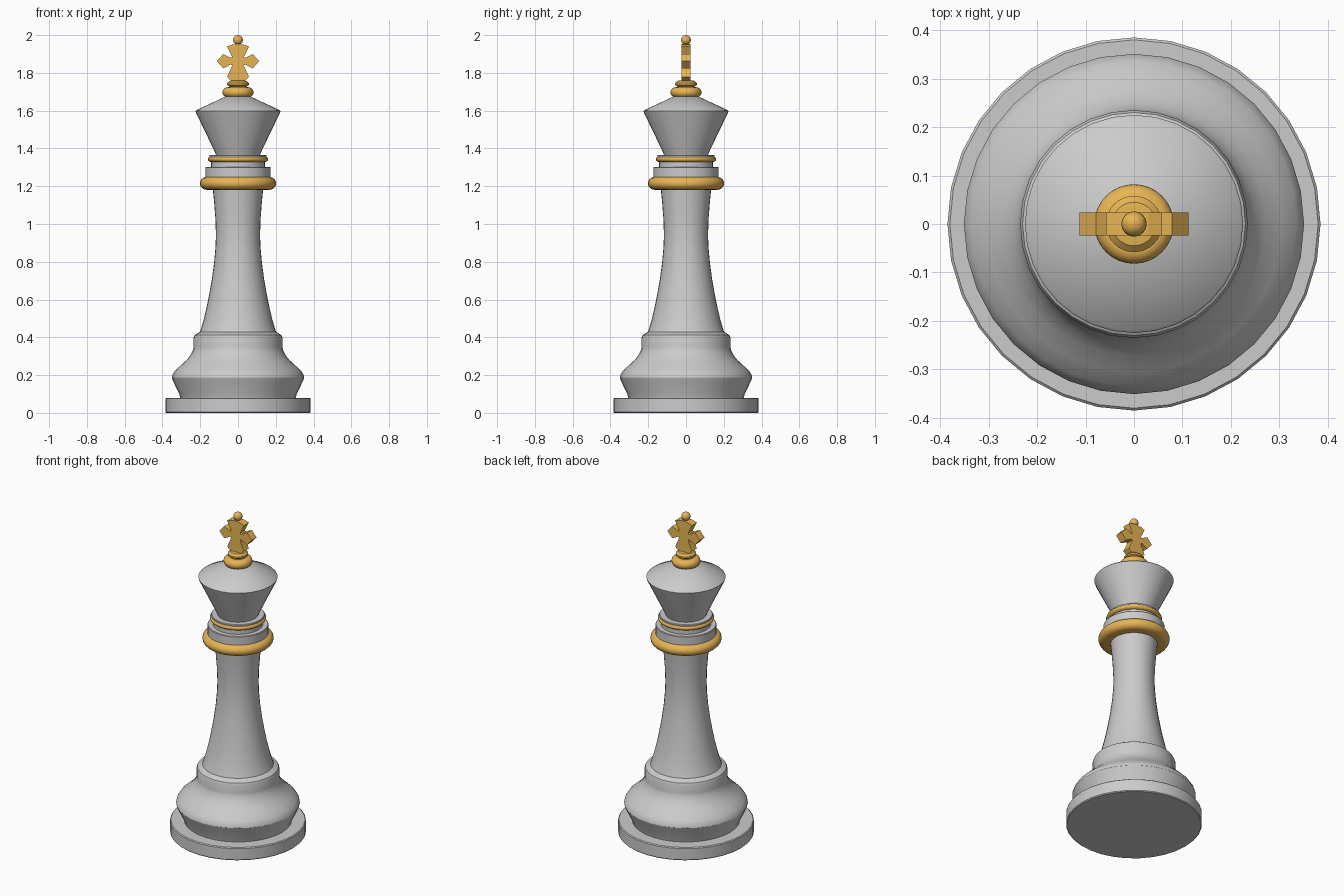
import bpy, bmesh, math

if "Cube" in bpy.data.objects:
    bpy.data.objects.remove(bpy.data.objects["Cube"])

SEG = 32
gold = bpy.data.materials.new("gold")
gold.diffuse_color = (0.80, 0.46, 0.09, 1)
gold.use_nodes = True
gold.node_tree.nodes["Principled BSDF"].inputs["Base Color"].default_value = gold.diffuse_color


def finish(name, bm, mat=None, smooth=True):
    bmesh.ops.recalc_face_normals(bm, faces=bm.faces)
    me = bpy.data.meshes.new(name)
    bm.to_mesh(me)
    bm.free()
    ob = bpy.data.objects.new(name, me)
    bpy.context.collection.objects.link(ob)
    if mat:
        me.materials.append(mat)
    if smooth:
        bpy.ops.object.select_all(action='DESELECT')
        ob.select_set(True)
        bpy.context.view_layer.objects.active = ob
        bpy.ops.object.shade_smooth_by_angle(angle=math.radians(32))
    return ob


def lathe(name, profile, mat=None):
    """Turn a (radius, z) profile around z and cap both ends."""
    bm = bmesh.new()
    rings = []
    for r, z in profile:
        rings.append([bm.verts.new((r * math.cos(2 * math.pi * i / SEG),
                                    r * math.sin(2 * math.pi * i / SEG), z))
                      for i in range(SEG)])
    for a, b in zip(rings, rings[1:]):
        for i in range(SEG):
            j = (i + 1) % SEG
            bm.faces.new((a[i], a[j], b[j], b[i]))
    bm.faces.new(rings[0])
    bm.faces.new(rings[-1])
    return finish(name, bm, mat)


def bead(name, z, r_in, r_out, half):
    """Ring with a half-round outer edge."""
    arc = [math.radians(-90 + 180 * i / 10) for i in range(11)]
    return lathe(name, [(r_in + (r_out - r_in) * math.cos(a), z + half * math.sin(a))
                        for a in arc], gold)


# Foot and swelling base
lathe("foot", [(0.380, 0), (0.385, 0.005), (0.385, 0.075), (0.380, 0.08)])
lathe("base", [(0.305, 0.075), (0.311, 0.10), (0.345, 0.17), (0.351, 0.187),
               (0.347, 0.203), (0.335, 0.222), (0.305, 0.250), (0.272, 0.280),
               (0.250, 0.308), (0.238, 0.335), (0.235, 0.350), (0.235, 0.400),
               (0.230, 0.412), (0.200, 0.430), (0.19, 0.432)])

# Slender waisted column
lathe("column", [(0.205, 0.42), (0.196, 0.445), (0.180, 0.50), (0.166, 0.56),
                 (0.152, 0.63), (0.138, 0.71), (0.126, 0.80), (0.119, 0.88),
                 (0.117, 0.94), (0.119, 1.02), (0.126, 1.11), (0.135, 1.20)])

# Collar with gold bands
bead("lower_band", 1.215, 0.165, 0.202, 0.034)
lathe("collar", [(0.16, 1.23), (0.173, 1.235), (0.173, 1.298), (0.170, 1.302),
                 (0.143, 1.302), (0.143, 1.335), (0.152, 1.345),
                 (0.152, 1.362), (0.149, 1.365)])
bead("upper_band", 1.343, 0.14, 0.160, 0.015)

# Flared head with conical lid
lathe("head", [(0.115, 1.36), (0.122, 1.38), (0.222, 1.588), (0.225, 1.597),
               (0.220, 1.603), (0.060, 1.678)])

# Finial mouldings
bead("finial_ring", 1.697, 0.055, 0.082, 0.027)
lathe("finial_neck", [(0.045, 1.71), (0.045, 1.728), (0.058, 1.736),
                      (0.058, 1.746), (0.045, 1.758), (0.03, 1.76)], gold)

# Flared cross, outline mirrored left to right and extruded
half = [(0, 1.953), (0.030, 1.950), (0.058, 1.940), (0.030, 1.883), (0.040, 1.880),
        (0.078, 1.900), (0.112, 1.862), (0.078, 1.824), (0.040, 1.844),
        (0.030, 1.841), (0.058, 1.778), (0.030, 1.755)]
outline = half + [(-x, z) for x, z in reversed(half[1:])]
bm = bmesh.new()
face = bm.faces.new([bm.verts.new((x, -0.024, z)) for x, z in outline])
ext = bmesh.ops.extrude_face_region(bm, geom=[face])
bmesh.ops.translate(bm, vec=(0, 0.048, 0),
                    verts=[v for v in ext["geom"] if isinstance(v, bmesh.types.BMVert)])
finish("cross", bm, gold, smooth=False)

# Ball on top
bm = bmesh.new()
bmesh.ops.create_uvsphere(bm, u_segments=24, v_segments=12, radius=0.026)
bmesh.ops.translate(bm, vec=(0, 0, 1.974), verts=bm.verts)
finish("top_ball", bm, gold)
